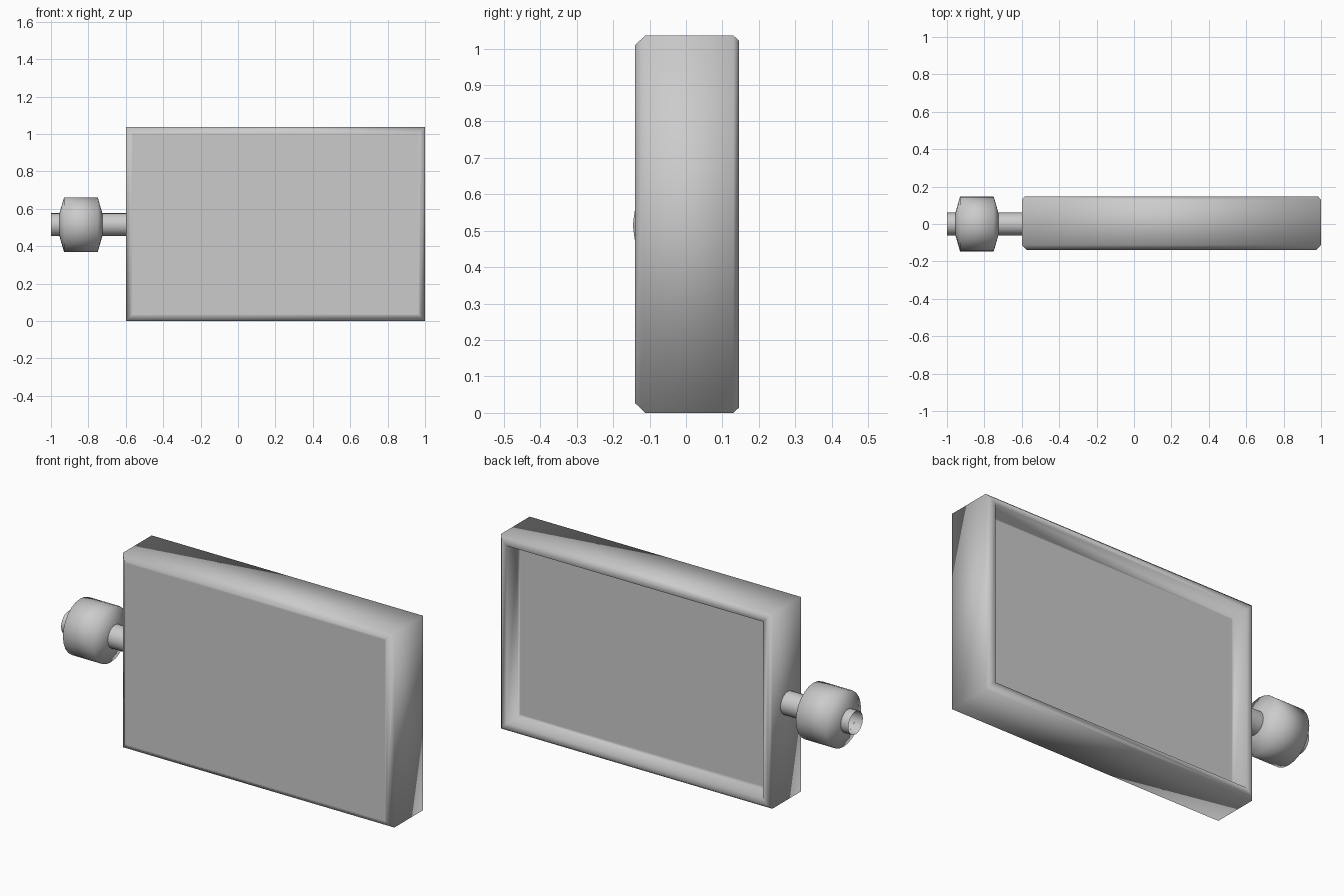
import bpy, bmesh, math

if "Cube" in bpy.data.objects:
    bpy.data.objects.remove(bpy.data.objects["Cube"])


def loft(name, rings, cap):
    """Join a list of closed rings of points into a smooth surface."""
    bm = bmesh.new()
    loops = [[bm.verts.new(p) for p in ring] for ring in rings]
    n = len(loops[0])
    for a, b in zip(loops, loops[1:]):
        for i in range(n):
            j = (i + 1) % n
            bm.faces.new((a[i], a[j], b[j], b[i]))
    if cap:
        bm.faces.new(loops[0])
        bm.faces.new(loops[-1])
    bmesh.ops.recalc_face_normals(bm, faces=bm.faces)
    for f in bm.faces:
        f.smooth = True
    mesh = bpy.data.meshes.new(name)
    bm.to_mesh(mesh)
    bm.free()
    obj = bpy.data.objects.new(name, mesh)
    bpy.context.collection.objects.link(obj)
    return obj


def rect(inset, y):
    x0, x1, z0, z1 = -0.6 + inset, 1 - inset, inset, 1.036 - inset
    return [(x0, y, z0), (x1, y, z0), (x1, y, z1), (x0, y, z1)]


def circle(x, r, sides=24):
    steps = [2 * math.pi * i / sides for i in range(sides)]
    return [(x, r * math.cos(a), 0.515 + r * math.sin(a)) for a in steps]


# Case: chamfered front, rim and shallow recess at the back
case = [(0.036, -0.14), (0.027, -0.14), (0, -0.112), (0, 0.13),
        (0.015, 0.146), (0.045, 0.146), (0.055, 0.066), (0.07, 0.066)]
loft("case", [rect(*p) for p in case], True)

# Open tube running into the side of the case
loft("rod", [circle(x, 0.061) for x in (-1, -0.6)], False)

# Tapered collar around the rod
collar = [(-0.955, 0.06), (-0.93, 0.146), (-0.75, 0.146), (-0.725, 0.06)]
loft("collar", [circle(*p) for p in collar], False)
